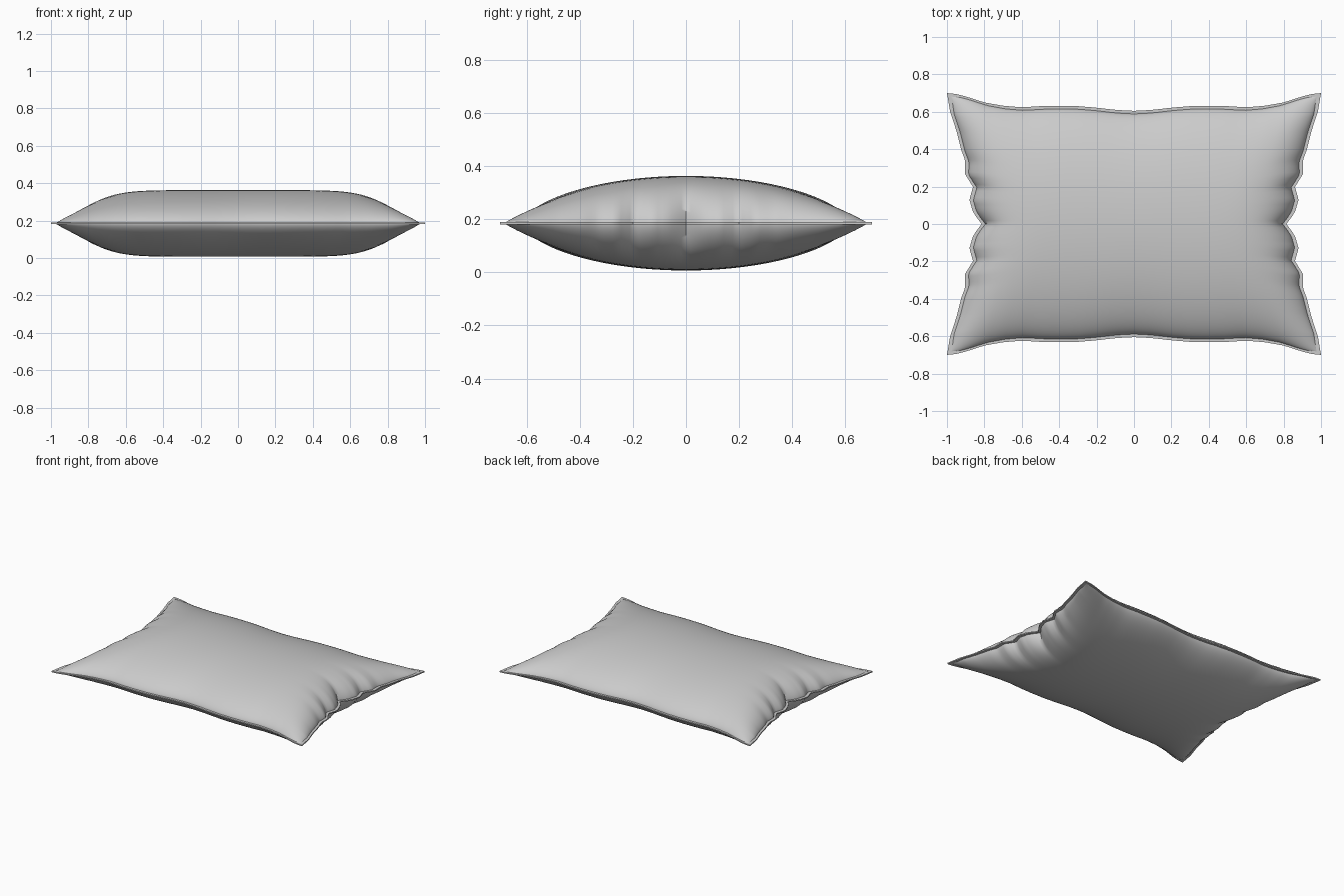
import bpy, bmesh, math

if "Cube" in bpy.data.objects:
    bpy.data.objects.remove(bpy.data.objects["Cube"])

MID = 0.185      # height of the seam
HALF = 0.178     # half thickness of the cushion
NU, NV = 72, 120

# Outline of the short sides (y, x) and long sides (x, y), mirrored about both axes
SIDE = [(0, .815), (.04, .845), (.07, .863), (.13, .88), (.2, .86), (.21, .868), (.27, .905),
        (.34, .903), (.40, .925), (.5, .95), (.6, .983), (.7, 1)]
LONG = [(0, .605), (.1, .61), (.2, .622), (.3, .63), (.4, .632), (.5, .63), (.6, .624),
        (.7, .632), (.8, .65), (.9, .682), (.95, .695), (1, .70)]


def lerp(table, t):
    for (a, fa), (b, fb) in zip(table, table[1:]):
        if t <= b:
            return fa + (fb - fa) * (t - a) / (b - a)
    return table[-1][1]


def plan(u, v, inset):
    """Map the unit square to the pillow outline; puckers fade inwards."""
    au, av = abs(u), abs(v)
    smooth = .845 + .155 * av ** 1.6
    pucker = lerp(SIDE, .7 * av) - smooth
    x = u * (smooth - inset + pucker * au ** 8)
    y = v * (lerp(LONG, au) - inset * .8)
    return x, y


def puff(u, v):
    return HALF * max(0, 1 - abs(u) ** 7) ** .65 * max(0, 1 - v * v) ** .6


def spaced(n):
    return [math.sin(math.pi / 2 * (2 * i / n - 1)) for i in range(n + 1)]


US, VS = spaced(NU), spaced(NV)


def finish(bm, name, material, angle):
    bmesh.ops.recalc_face_normals(bm, faces=bm.faces)
    mesh = bpy.data.meshes.new(name)
    bm.to_mesh(mesh)
    bm.free()
    mesh.materials.append(material)
    obj = bpy.data.objects.new(name, mesh)
    bpy.context.collection.objects.link(obj)
    bpy.context.view_layer.objects.active = obj
    obj.select_set(True)
    bpy.ops.object.shade_smooth_by_angle(angle=math.radians(angle))
    obj.select_set(False)


fabric = bpy.data.materials.new("light grey fabric")
fabric.diffuse_color = (.6, .6, .6, 1)
fabric.use_nodes = True
fabric.node_tree.nodes["Principled BSDF"].inputs["Base Color"].default_value = fabric.diffuse_color

# Stuffed cushion: two puffed sheets welded along the seam
bm = bmesh.new()
for sign in (1, -1):
    rows = []
    for u in US:
        row = []
        for v in VS:
            x, y = plan(u, v, .02)
            row.append(bm.verts.new((x, y, MID + sign * puff(u, v))))
        rows.append(row)
    for i in range(NU):
        for j in range(NV):
            bm.faces.new((rows[i][j], rows[i + 1][j], rows[i + 1][j + 1], rows[i][j + 1]))
bmesh.ops.remove_doubles(bm, verts=bm.verts, dist=1e-5)
finish(bm, "cushion", fabric, 60)

# Thin flat flange around the seam
loop = ([(u, -1) for u in US[:-1]] + [(1, v) for v in VS[:-1]]
        + [(u, 1) for u in US[:0:-1]] + [(-1, v) for v in VS[:0:-1]])
bm = bmesh.new()
rings = []
for inset, dz in ((.024, .004), (0, .004), (0, -.004), (.024, -.004)):
    rings.append([bm.verts.new((*plan(u, v, inset), MID + dz)) for u, v in loop])
for k in range(4):
    a, b = rings[k], rings[(k + 1) % 4]
    for i in range(len(loop)):
        j = (i + 1) % len(loop)
        bm.faces.new((a[i], a[j], b[j], b[i]))
finish(bm, "seam_flange", fabric, 40)
